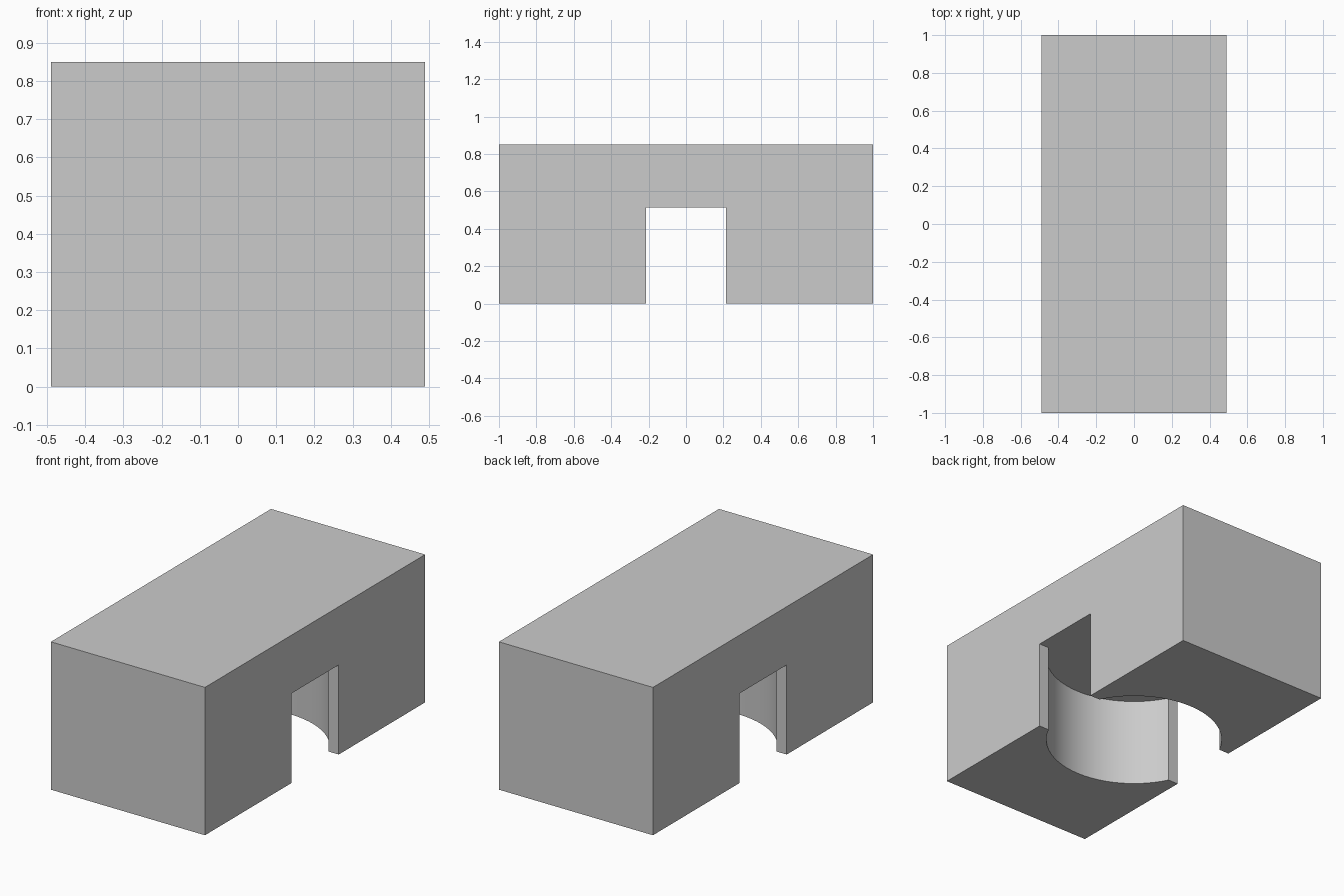
import bpy, bmesh
from math import sin, cos, asin, pi

cube = bpy.data.objects.get("Cube")
if cube:
    bpy.data.objects.remove(cube, do_unlink=True)

HALF_X, HALF_Y, HEIGHT = 0.49, 1.0, 0.85
SLOT, CEILING, RADIUS = 0.215, 0.515, 0.477
STEPS = 24

grey = bpy.data.materials.new("plain_grey")
grey.use_nodes = True
grey.diffuse_color = (0.6, 0.6, 0.6, 1)
grey.node_tree.nodes["Principled BSDF"].inputs["Base Color"].default_value = (0.6, 0.6, 0.6, 1)


def prism(name, outline, z0, z1):
    """Extrude a flat outline from z0 to z1."""
    bm = bmesh.new()
    base = bm.faces.new([bm.verts.new((x, y, z0)) for x, y in outline])
    top = bmesh.ops.extrude_face_region(bm, geom=[base])["geom"]
    moved = [v for v in top if isinstance(v, bmesh.types.BMVert)]
    bmesh.ops.translate(bm, verts=moved, vec=(0, 0, z1 - z0))
    bmesh.ops.recalc_face_normals(bm, faces=bm.faces)
    mesh = bpy.data.meshes.new(name)
    bm.to_mesh(mesh)
    bm.free()
    mesh.materials.append(grey)
    obj = bpy.data.objects.new(name, mesh)
    bpy.context.collection.objects.link(obj)
    return obj


# Solid block
block = prism("bridge_block", [(-HALF_X, -HALF_Y), (HALF_X, -HALF_Y),
                               (HALF_X, HALF_Y), (-HALF_X, HALF_Y)], 0, HEIGHT)

# Passage footprint: a straight slot that widens into a round chamber
start = asin(SLOT / RADIUS)
angles = [start + (pi - 2 * start) * i / STEPS for i in range(STEPS + 1)]
half = [(HALF_X + 0.1, SLOT)]
half += [(RADIUS * cos(a), RADIUS * sin(a)) for a in angles]
half += [(-HALF_X - 0.1, SLOT)]
cutter = prism("passage_cutter", half + [(-x, -y) for x, y in half], -0.1, CEILING)
cutter.hide_render = True

# Cut the passage, then discard the cutter
cut = block.modifiers.new("passage", 'BOOLEAN')
cut.operation = 'DIFFERENCE'
cut.solver = 'EXACT'
cut.object = cutter
bpy.ops.object.select_all(action='DESELECT')
block.select_set(True)
bpy.context.view_layer.objects.active = block
bpy.ops.object.modifier_apply(modifier=cut.name)
bpy.data.objects.remove(cutter, do_unlink=True)
bpy.ops.object.shade_smooth_by_angle(angle=pi / 6)
